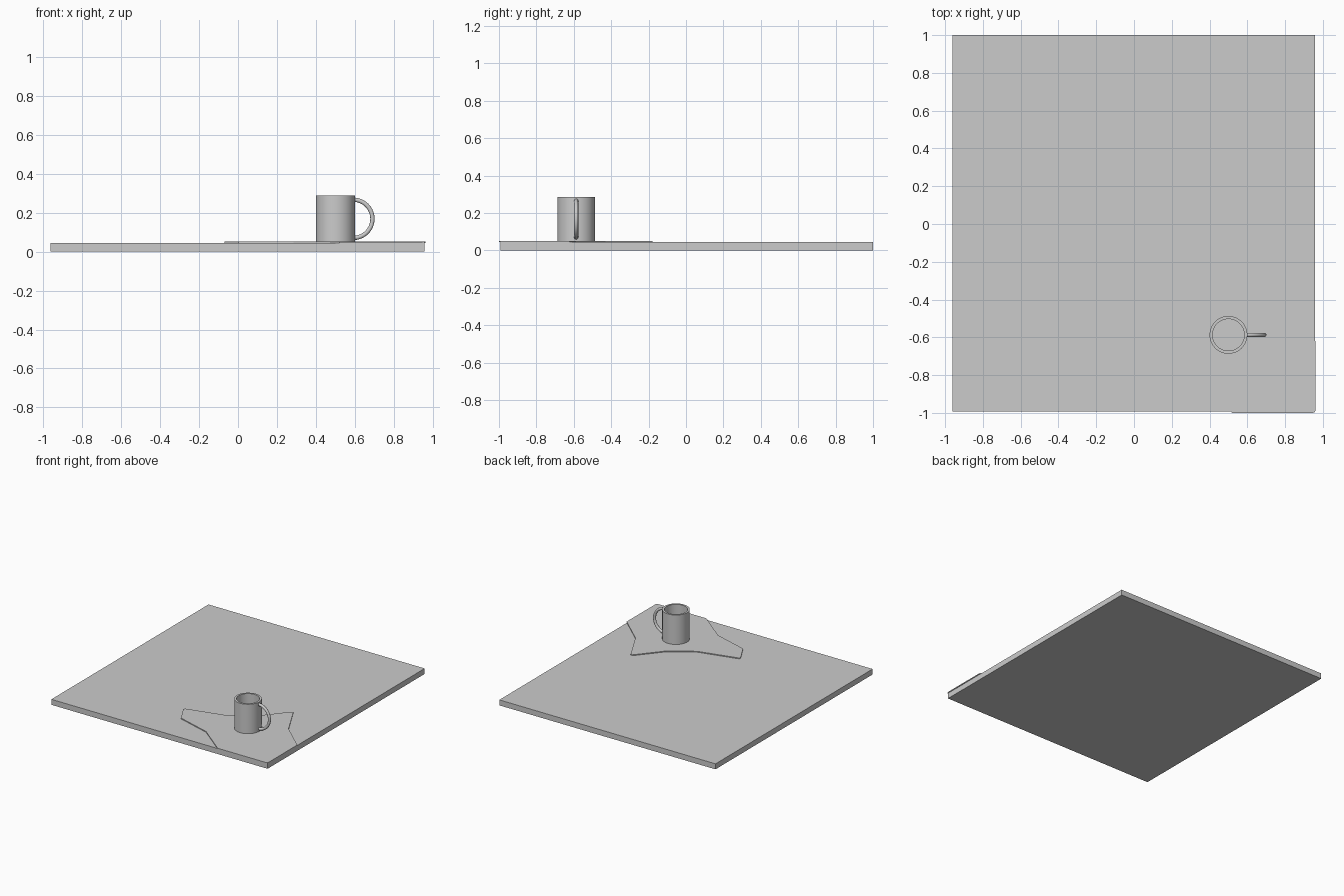
import bpy, bmesh, math

if "Cube" in bpy.data.objects:
    bpy.data.objects.remove(bpy.data.objects["Cube"])

grey = bpy.data.materials.new("plain_grey")
grey.diffuse_color = (0.6, 0.6, 0.6, 1)
grey.use_nodes = True
grey.node_tree.nodes["Principled BSDF"].inputs["Base Color"].default_value = grey.diffuse_color


def make_object(name, bm, smooth=False):
    bmesh.ops.recalc_face_normals(bm, faces=bm.faces)
    mesh = bpy.data.meshes.new(name)
    bm.to_mesh(mesh)
    bm.free()
    mesh.materials.append(grey)
    obj = bpy.data.objects.new(name, mesh)
    bpy.context.collection.objects.link(obj)
    if smooth:
        bpy.ops.object.select_all(action='DESELECT')
        obj.select_set(True)
        bpy.context.view_layer.objects.active = obj
        bpy.ops.object.shade_smooth_by_angle(angle=math.radians(35))
    return obj


def slab(name, outline, z0, z1):
    """Extrude a flat outline from z0 to z1."""
    bm = bmesh.new()
    face = bm.faces.new([bm.verts.new((x, y, z0)) for x, y in outline])
    top = bmesh.ops.extrude_face_region(bm, geom=[face])["geom"]
    verts = [g for g in top if isinstance(g, bmesh.types.BMVert)]
    bmesh.ops.translate(bm, verts=verts, vec=(0, 0, z1 - z0))
    return make_object(name, bm)


def bridge(bm, rings):
    """Join consecutive closed rings with quads."""
    for a, b in zip(rings, rings[1:]):
        n = len(a)
        for i in range(n):
            j = (i + 1) % n
            bm.faces.new((a[i], a[j], b[j], b[i]))


BOARD_TOP, CLOTH_TOP = 0.044, 0.051
MUG_X, MUG_Y = 0.5, -0.587

# Square board
slab("board", [(-0.962, -0.992), (0.957, -0.992), (0.957, 1.0), (-0.962, 1.0)],
     0, BOARD_TOP)

# Thin irregular mat, reaching just past the board's front right corner
slab("mat", [(-0.068, -0.578), (-0.07, -0.595), (0.003, -0.727), (0.285, -0.812),
             (0.52, -1.0), (0.947, -1.0), (0.958, -0.995), (0.962, -0.985),
             (0.962, -0.622), (0.75, -0.43), (0.617, -0.18), (0.598, -0.18),
             (0.435, -0.375), (0.25, -0.497)], BOARD_TOP, CLOTH_TOP)

# Hollow mug turned from a wall profile
bm = bmesh.new()
SIDES = 64
profile = [(0.1, CLOTH_TOP), (0.1, 0.287), (0.084, 0.287), (0.084, 0.067)]
rings = []
for r, z in profile:
    angles = [2 * math.pi * i / SIDES for i in range(SIDES)]
    rings.append([bm.verts.new((MUG_X + r * math.cos(a), MUG_Y + r * math.sin(a), z))
                  for a in angles])
bridge(bm, rings)
bm.faces.new(rings[0])
bm.faces.new(rings[-1])
make_object("mug_body", bm, smooth=True)

# Curved handle: round tube swept along half an ellipse
bm = bmesh.new()
STEPS, TUBE_SIDES, TUBE_R = 32, 16, 0.011
AX, AZ, CX, CZ = 0.098, 0.098, MUG_X + 0.092, 0.168
rings = []
for s in range(STEPS + 1):
    t = -math.pi / 2 + math.pi * s / STEPS
    nx, nz = math.cos(t) / AX, math.sin(t) / AZ
    length = math.hypot(nx, nz)
    nx, nz = nx / length, nz / length
    ring = []
    for i in range(TUBE_SIDES):
        a = 2 * math.pi * i / TUBE_SIDES
        u, v = TUBE_R * math.cos(a), TUBE_R * math.sin(a)
        ring.append(bm.verts.new((CX + AX * math.cos(t) + u * nx, MUG_Y + v,
                                  CZ + AZ * math.sin(t) + u * nz)))
    rings.append(ring)
bridge(bm, rings)
bm.faces.new(rings[0])
bm.faces.new(rings[-1])
make_object("mug_handle", bm, smooth=True)
